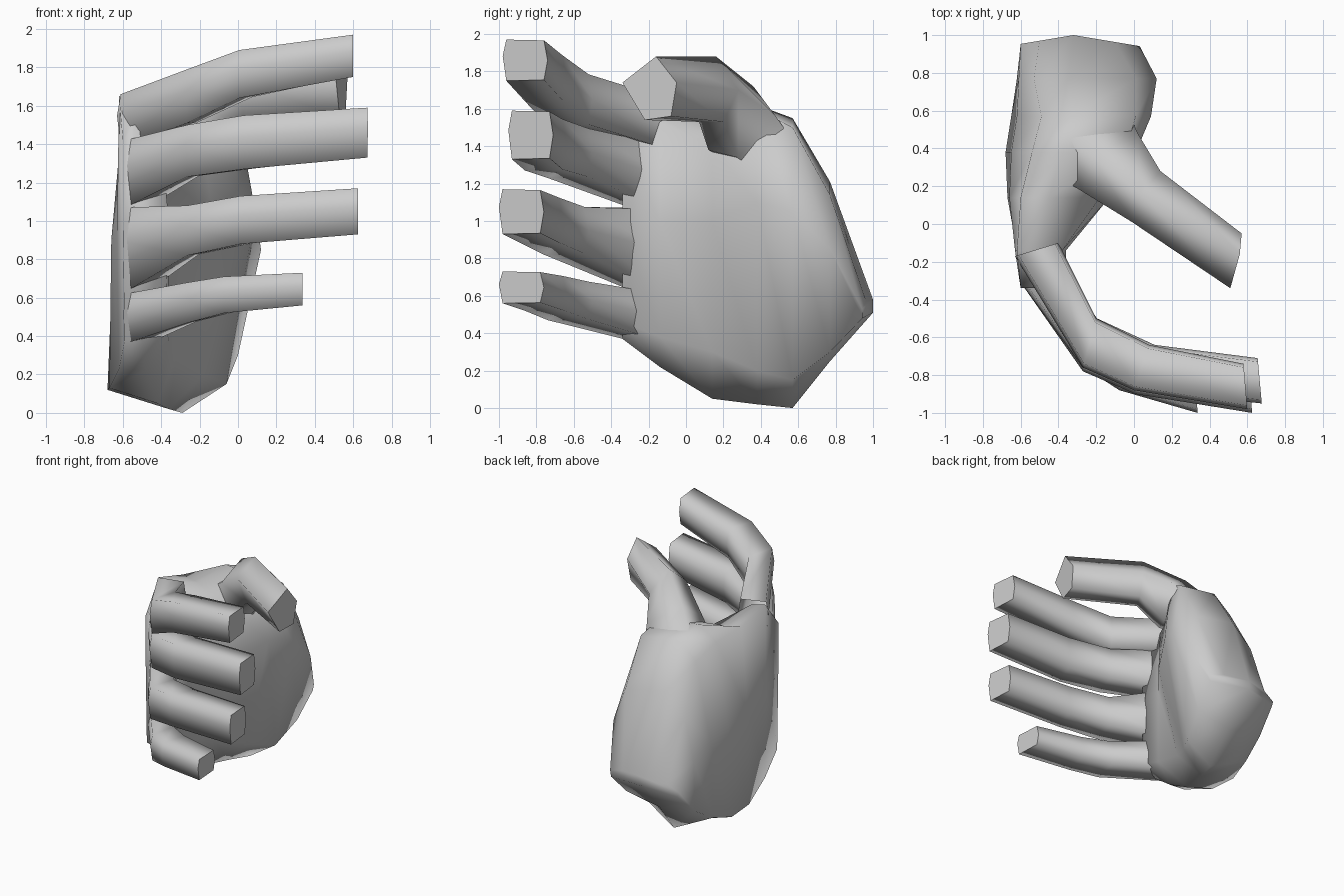
import bpy, bmesh
from mathutils import Vector

if "Cube" in bpy.data.objects:
    bpy.data.objects.remove(bpy.data.objects["Cube"])


def loft(name, rings, cap_start=False, sharp_end=True):
    """Smooth skin over closed rings of equal length, capped at the visible ends."""
    bm = bmesh.new()
    rows = [[bm.verts.new(p) for p in ring] for ring in rings]
    n = len(rows[0])
    for a, b in zip(rows, rows[1:]):
        for i in range(n):
            j = (i + 1) % n
            bm.faces.new((a[i], a[j], b[j], b[i]))
    end = bm.faces.new(rows[-1][::-1])
    if cap_start:
        bm.faces.new(rows[0])
    bmesh.ops.recalc_face_normals(bm, faces=bm.faces)
    for f in bm.faces:
        f.smooth = True
    if sharp_end:
        for e in end.edges:
            e.smooth = False
    mesh = bpy.data.meshes.new(name)
    bm.to_mesh(mesh)
    bm.free()
    ob = bpy.data.objects.new(name, mesh)
    bpy.context.collection.objects.link(ob)
    return ob


# palm: cross-sections (x, z) from the knuckles back to the wrist
palm = {
    -0.34: [(-.59, .38), (-.60, 1.0), (-.60, 1.42), (-.54, 1.48), (-.40, 1.42), (-.36, 1.0), (-.38, .46), (-.5, .37)],
    -0.14: [(-.62, .23), (-.63, .95), (-.62, 1.65), (-.5, 1.62), (-.38, 1.53), (-.36, 1.0), (-.36, .38), (-.48, .22)],
    0.14: [(-.67, .13), (-.66, .9), (-.60, 1.57), (-.45, 1.54), (-.18, 1.40), (-.13, 1.0), (-.32, .3), (-.42, .05)],
    0.38: [(-.68, .12), (-.65, .85), (-.54, 1.52), (-.38, 1.62), (-.05, 1.60), (.01, 1.1), (-.18, .2), (-.36, .02)],
    0.57: [(-.65, .18), (-.62, .8), (-.49, 1.42), (-.33, 1.55), (.01, 1.5), (.09, 1.05), (-.06, .15), (-.29, .0)],
    0.77: [(-.62, .30), (-.61, .7), (-.53, 1.04), (-.35, 1.21), (.01, 1.14), (.12, .85), (0, .30), (-.3, .25)],
    1.00: [(-.59, .48), (-.60, .52), (-.5, .57), (-.32, .58), (-.1, .57), (.03, .53), (.02, .48), (-.32, .51)],
}


def wrist_bow(x, y):
    return y - .05 * abs(x + .32) / .3 if y > .9 else y


loft("palm", [[(x, wrist_bow(x, y), z) for x, z in pts] for y, pts in palm.items()],
     cap_start=True, sharp_end=False)


# fingers: curled path of inner/outer edges seen from above, with heights per finger
INNER = [(-.45, -.14), (-.20, -.50), (.08, -.64), (.58, -.74)]
OUTER = [(-.60, -.31), (-.27, -.76), (.0, -.88), (.60, -.98)]


def finger(name, spans, stretch=1.0, shift=0.0, tip_y=0.0, base=(OUTER[0], INNER[0])):
    rings = []
    for k, (bottom, top) in enumerate(spans):
        b, a = (Vector(p) for p in (base if k == 0 else (OUTER[k], INNER[k])))
        for v in (a, b):
            if k:
                v.x = -.25 + (v.x + .25) * stretch
                v.y += shift + (tip_y if k == 3 else 0)
        mid, h, d = (bottom + top) / 2, top - bottom, (b - a) * .08
        rings.append([(*(a + d), top - .02 * h), (*(b - d), top),
                      (*b, mid + .1 * h), (*(b - d), bottom),
                      (*(a + d), bottom + .02 * h), (*a, mid)])
    return loft(name, rings)


finger("index_finger", [(1.38, 1.66), (1.51, 1.79), (1.64, 1.89), (1.75, 1.97)],
       base=((-.63, -.17), (-.40, -.10)))
finger("middle_finger", [(1.07, 1.42), (1.23, 1.50), (1.27, 1.55), (1.33, 1.59)], stretch=1.09, tip_y=.03)
finger("ring_finger", [(.63, 1.07), (.82, 1.08), (.88, 1.13), (.93, 1.17)], stretch=1.03, shift=-.02)
finger("little_finger", [(.36, .62), (.47, .68), (.52, .71), (.56, .73)], stretch=.69, tip_y=-.02)

# thumb: root buried in the palm, then the joint and the tip
loft("thumb", [
    [(-.42, .52, 1.50), (-.42, .26, 1.48), (-.24, .20, 1.34), (-.08, .48, 1.15), (-.04, .62, 1.36)],
    [(-.22, .36, 1.72), (-.27, .17, 1.58), (-.15, .12, 1.38), (-.07, .28, 1.34), (.02, .48, 1.56)],
    [(.04, .16, 1.88), (-.01, .01, 1.74), (.03, .07, 1.53), (.11, .20, 1.53), (.14, .28, 1.70)],
    [(.56, -.16, 1.88), (.51, -.34, 1.74), (.53, -.22, 1.54), (.56, -.08, 1.56), (.57, -.05, 1.74)],
])
